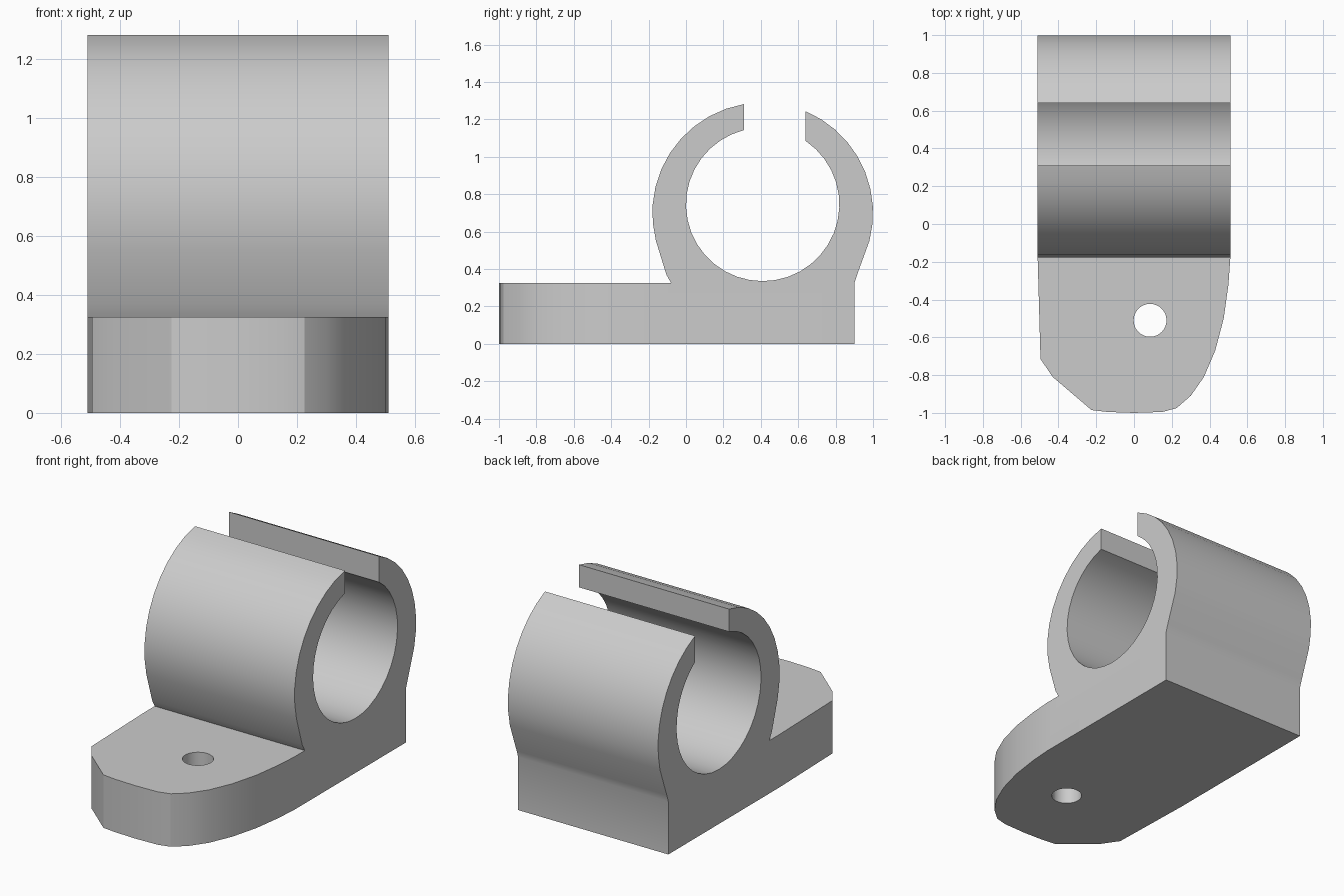
import bpy, bmesh
from math import acos, cos, sin, pi, radians
from mathutils import Vector

cube = bpy.data.objects.get("Cube")
if cube:
    bpy.data.objects.remove(cube, do_unlink=True)

grey = bpy.data.materials.new("plain grey")
grey.use_nodes = True
colour = (0.6, 0.6, 0.6, 1)
grey.diffuse_color = colour
grey.node_tree.nodes["Principled BSDF"].inputs["Base Color"].default_value = colour

HALF_WIDTH = 0.51
BASE_TOP = 0.325
REAR = 0.9


def prism(name, points, sweep):
    """Extrude a closed outline of 3D points along a vector."""
    bm = bmesh.new()
    face = bm.faces.new([bm.verts.new(p) for p in points])
    moved = bmesh.ops.extrude_face_region(bm, geom=[face])["geom"]
    verts = [v for v in moved if isinstance(v, bmesh.types.BMVert)]
    bmesh.ops.translate(bm, verts=verts, vec=Vector(sweep))
    bmesh.ops.recalc_face_normals(bm, faces=bm.faces)
    mesh = bpy.data.meshes.new(name)
    bm.to_mesh(mesh)
    bm.free()
    mesh.materials.append(grey)
    obj = bpy.data.objects.new(name, mesh)
    bpy.context.collection.objects.link(obj)
    return obj


def arc(centre, radius, start, end, steps):
    angles = [start + (end - start) * i / steps for i in range(steps + 1)]
    return [(centre[0] + radius * cos(a), centre[1] + radius * sin(a)) for a in angles]


def boolean(target, tool, operation):
    """Apply a boolean and discard the tool object."""
    mod = target.modifiers.new(operation.lower(), "BOOLEAN")
    mod.operation, mod.object, mod.solver = operation, tool, "EXACT"
    bpy.context.view_layer.objects.active = target
    bpy.ops.object.modifier_apply(modifier=mod.name)
    bpy.data.objects.remove(tool, do_unlink=True)


# Mounting plate with an uneven rounded front
outline = [
    (HALF_WIDTH, REAR), (HALF_WIDTH, -0.18), (0.5, -0.32), (0.475, -0.5),
    (0.43, -0.67), (0.37, -0.81), (0.3, -0.91), (0.225, -0.975),
    (0.15, -0.995), (0, -1), (-0.14, -0.995), (-0.225, -0.985),
    (-0.43, -0.81), (-0.495, -0.715), (-HALF_WIDTH, -0.18), (-HALF_WIDTH, REAR),
]
bracket = prism("pipe_clip_bracket", [(x, y, 0) for x, y in outline], (0, 0, BASE_TOP))

# Screw hole
hole = arc((0.085, -0.51), 0.087, 0, 2 * pi, 32)[:-1]
boolean(bracket, prism("hole_cutter", [(x, y, -0.1) for x, y in hole], (0, 0, 0.6)), "DIFFERENCE")

# Open ring: outer and bore circles are offset, with a vertical-sided gap on top
outer, outer_r = (0.41, 0.70), 0.59
bore, bore_r = (0.41, 0.745), 0.41
gap_front, gap_rear = -0.1, 0.23
flare = radians(14.7)
profile = [(-0.08, BASE_TOP), (-0.105, 0.37)]
profile += arc(outer, outer_r, pi + flare, acos(gap_front / outer_r), 10)
profile += arc(bore, bore_r, acos(gap_front / bore_r), 2 * pi + acos(gap_rear / bore_r), 32)
profile += arc(outer, outer_r, acos(gap_rear / outer_r), -flare, 9)
profile += [(0.915, 0.37), (REAR, BASE_TOP)]
ring = prism("ring", [(-HALF_WIDTH, y, z) for y, z in profile], (2 * HALF_WIDTH, 0, 0))
boolean(bracket, ring, "UNION")

# Smooth curved walls, crisp edges
bpy.ops.object.select_all(action="DESELECT")
bracket.select_set(True)
bpy.context.view_layer.objects.active = bracket
bpy.ops.object.shade_smooth_by_angle(angle=radians(25))
